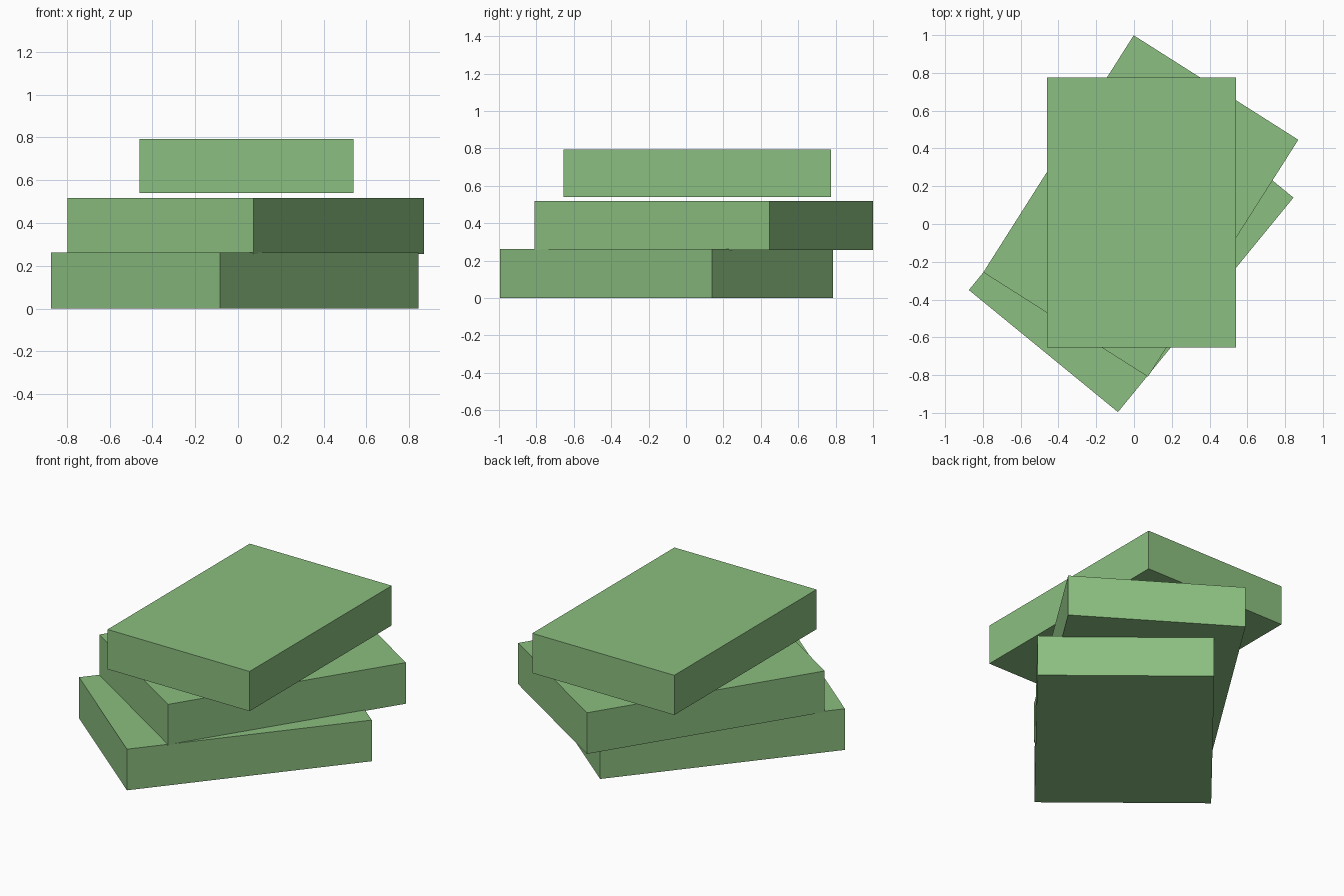
import bpy
from math import radians

cube = bpy.data.objects.get("Cube")
if cube:
    bpy.data.objects.remove(cube, do_unlink=True)

green = bpy.data.materials.new("leaf_green")
green.use_nodes = True
colour = (0.26, 0.52, 0.215, 1)
green.diffuse_color = colour
green.node_tree.nodes["Principled BSDF"].inputs["Base Color"].default_value = colour


def slab(name, centre, size, turn):
    """Flat rectangular block turned about the vertical axis."""
    bpy.ops.mesh.primitive_cube_add(size=1, location=centre, rotation=(0, 0, radians(turn)))
    block = bpy.context.object
    block.name = name
    block.scale = size
    block.data.materials.append(green)
    return block


# Three loosely stacked slabs, the top one hovering slightly
slab("bottom_slab", (-0.015, -0.105, 0.131), (1.02, 1.467, 0.262), -39.3)
slab("middle_slab", (0.036, 0.095, 0.387), (1.032, 1.486, 0.262), -32.4)
slab("top_slab", (0.04, 0.06, 0.667), (1.0, 1.43, 0.253), 0)
